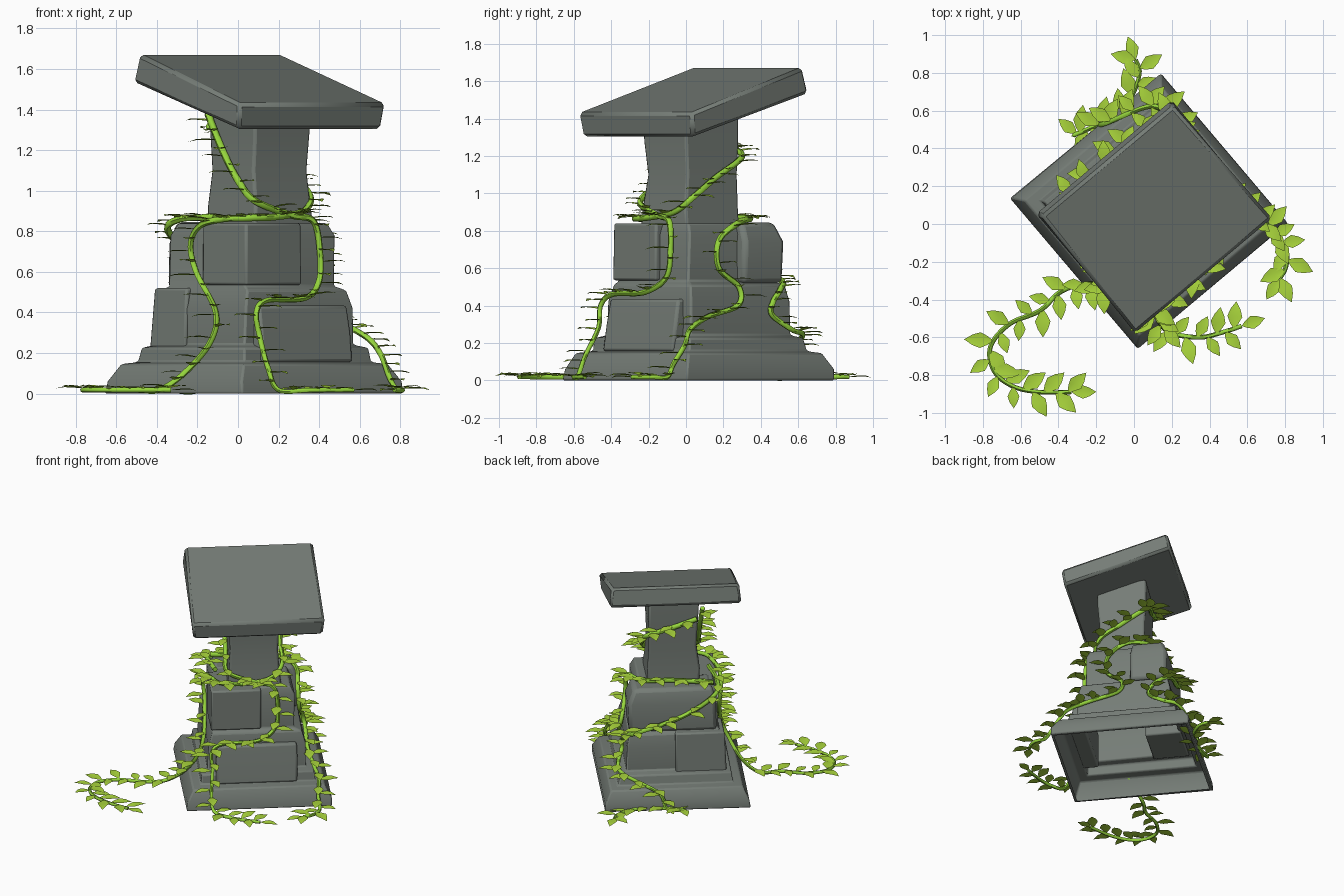
import bpy, math, random
from mathutils import Vector

if "Cube" in bpy.data.objects:
    bpy.data.objects.remove(bpy.data.objects["Cube"])

random.seed(4)
ANG = math.radians(40)
CU, SU = math.cos(ANG), math.sin(ANG)
CX, CY = 0.08, 0.07


def L(u, v, z):
    """Monument-local (rotated) coordinates to world."""
    return Vector((CX + u * CU - v * SU, CY + u * SU + v * CU, z))


def material(name, col):
    m = bpy.data.materials.new(name)
    m.diffuse_color = (*col, 1)
    m.use_nodes = True
    m.node_tree.nodes["Principled BSDF"].inputs["Base Color"].default_value = m.diffuse_color
    return m


STONE = material("grey stone", (0.178, 0.203, 0.182))
STEM = material("vine green", (0.30, 0.66, 0.045))
LEAF = material("leaf green", (0.40, 0.67, 0.045))


def make_mesh(name, verts, faces, mat):
    me = bpy.data.meshes.new(name)
    me.from_pydata([tuple(v) for v in verts], [], faces)
    me.update()
    ob = bpy.data.objects.new(name, me)
    bpy.context.collection.objects.link(ob)
    me.materials.append(mat)
    return ob


def smooth(ob, angle=35):
    bpy.ops.object.select_all(action='DESELECT')
    ob.select_set(True)
    bpy.context.view_layer.objects.active = ob
    bpy.ops.object.shade_smooth_by_angle(angle=math.radians(angle))


def bevel(ob, width, segments=2):
    m = ob.modifiers.new("worn edges", 'BEVEL')
    m.width, m.segments, m.limit_method = width, segments, 'ANGLE'
    smooth(ob)


def loft(name, rings, bottom=True, width=0.015, jitter=0.0):
    """Stack of rectangles (z, u0, u1, v0, v1)."""
    verts, faces = [], []
    for z, a, b, c, d in rings:
        for u, v in ((a, c), (b, c), (b, d), (a, d)):
            j = [random.uniform(-jitter, jitter) for _ in range(2)]
            verts.append(L(u + j[0], v + j[1], z))
    n = len(rings)
    for r in range(n - 1):
        for k in range(4):
            k2 = (k + 1) % 4
            faces.append((r*4 + k, r*4 + k2, r*4 + 4 + k2, r*4 + 4 + k))
    faces.append(tuple(range(n*4 - 4, n*4)))
    if bottom:
        faces.append((3, 2, 1, 0))
    ob = make_mesh(name, verts, faces, STONE)
    bevel(ob, width)
    return ob


def sq(z, h, cu=0.0, cv=0.0):
    return (z, cu - h, cu + h, cv - h, cv + h)


# Stepped pedestal, hollow underneath
loft("pedestal", [
    sq(0, .495), sq(0.0, .52), sq(.06, .515), sq(.145, .47), sq(.155, .41), sq(.225, .40),
    sq(.24, .35), sq(.42, .345), sq(.51, .325), sq(.53, .292, -.02, -.01),
    sq(.78, .288, -.02, -.01), sq(.84, .262, -.02, -.01)], bottom=False, width=.01, jitter=.006)

# Column with a slight waist
loft("column", [sq(.8, .19, -.005, -.05), sq(.92, .182, -.005, -.05), sq(1.1, .172, -.005, -.045),
                sq(1.28, .18, -.005, -.05), sq(1.46, .18, -.005, -.05)], width=.014, jitter=.008)

# Protruding blocks
loft("front_lower_block", [(.155, -.30, .28, -.425, -.3), (.30, -.295, .285, -.405, -.3),
                           (.435, -.29, .28, -.38, -.3)], width=.015)
loft("front_upper_block", [(.535, -.328, .03, -.33, .01), (.84, -.325, .03, -.325, .01)], width=.012)
loft("back_lower_block", [(.22, -.365, 0, .1, .37), (.52, -.35, 0, .1, .35)], width=.012)
loft("rear_upper_block", [(.52, -.30, .325, .04, .315), (.74, -.29, .335, .04, .32),
                          (.845, -.27, .29, .05, .285)], width=.025)

# Tilted top slab
slab = []
for hu, v, z in ((.46, -.43, 1.30), (.47, .375, 1.535), (.475, -.45, 1.43), (.455, .345, 1.675)):
    slab += [L(-hu, v, z), L(hu, v, z)]
top = make_mesh("top_slab", slab, [(0, 2, 3, 1), (4, 5, 7, 6), (0, 1, 5, 4),
                                   (2, 6, 7, 3), (0, 4, 6, 2), (1, 3, 7, 5)], STONE)
bevel(top, .018, 1)


def catmull(pts, n=8):
    p = [pts[0] * 2 - pts[1]] + pts + [pts[-1] * 2 - pts[-2]]
    out = []
    for i in range(1, len(p) - 2):
        a, b, c, d = p[i-1:i+3]
        for k in range(n):
            t = k / n
            out.append(.5 * (2*b + (c - a)*t + (2*a - 5*b + 4*c - d)*t*t + (3*b - a - 3*c + d)*t**3))
    return out + [pts[-1]]


def add_leaf(verts, faces, base, d, length):
    """Slightly folded pointed leaf along d."""
    side = d.cross(Vector((0, 0, 1))).normalized()
    up = side.cross(d).normalized()
    o = len(verts)
    verts.append(base)
    for t, w, h in ((.2, .15, .03), (.45, .27, .045), (.72, .18, .03)):
        mid = base + d * length * t
        verts += [mid - side*w*length + up*h*length, mid, mid + side*w*length + up*h*length]
    verts.append(base + d * length - up * .06 * length)
    faces += [(o, o+2, o+1), (o, o+3, o+2), (o+7, o+8, o+10), (o+8, o+9, o+10)]
    for r in (1, 4):
        faces += [(o+r, o+r+1, o+r+4, o+r+3), (o+r+1, o+r+2, o+r+5, o+r+4)]


def vine(name, wall, ground=()):
    """wall: local points on the stone, ground: world x, y on the floor."""
    path = catmull([L(*p) for p in wall] + [Vector((x, y, .018)) for x, y in ground])
    cu = bpy.data.curves.new(name, 'CURVE')
    cu.dimensions = '3D'
    cu.bevel_depth, cu.bevel_resolution, cu.use_fill_caps = .018, 1, True
    sp = cu.splines.new('POLY')
    sp.points.add(len(path) - 1)
    for i, q in enumerate(path):
        sp.points[i].co = (*q, 1)
        sp.points[i].radius = 1 - .35 * i / len(path)
    ob = bpy.data.objects.new(name, cu)
    bpy.context.collection.objects.link(ob)
    cu.materials.append(STEM)
    bpy.ops.object.select_all(action='DESELECT')
    ob.select_set(True)
    bpy.context.view_layer.objects.active = ob
    bpy.ops.object.convert(target='MESH')
    smooth(ob, 60)
    # leaves alternate left and right
    verts, faces, dist, s = [], [], 0, 1
    for a, b in zip(path, path[1:]):
        dist += (b - a).length
        if dist < .046:
            continue
        dist, s = 0, -s
        t = (b - a).normalized()
        if b.z < .05:
            d = Vector((t.x, t.y, 0)).normalized()
            turn = s * math.radians(55)
        else:
            d = Vector((b.x - CX, b.y - CY, 0)).normalized()
            turn = s * math.radians(45)
        turn += random.uniform(-.2, .2)
        c, n = math.cos(turn), math.sin(turn)
        d = Vector((d.x*c - d.y*n, d.x*n + d.y*c, random.uniform(-.02, .15))).normalized()
        add_leaf(verts, faces, b + Vector((0, 0, .008)), d, random.uniform(.115, .155))
    t = (path[-1] - path[-2]).normalized()
    add_leaf(verts, faces, path[-1], Vector((t.x, t.y, .03)).normalized(), .13)
    smooth(make_mesh(name + "_leaves", verts, faces, LEAF), 40)


# Vines climbing each side
vine("front_vine", [(-.215, .10, 1.38), (-.205, 0, 1.2), (-.205, -.12, 1.05), (-.2, -.245, .95),
                    (0, -.28, .88), (.12, -.31, .85), (.15, -.325, .7), (.13, -.34, .55),
                    (0, -.385, .47), (-.25, -.395, .46), (-.33, -.41, .4), (-.325, -.43, .28),
                    (-.34, -.51, .13)], [(.2, -.58), (.35, -.6), (.48, -.57), (.57, -.54)])
vine("left_vine", [(-.17, .15, 1.32), (0, .15, 1.26), (.185, .145, 1.2), (.19, -.05, 1.08), (.19, -.2, .98),
                   (.1, -.26, .9), (-.1, -.275, .87), (-.25, -.24, .865), (-.31, -.13, .86),
                   (-.345, 0, .83), (-.35, .07, .74), (-.34, .04, .6), (-.365, -.14, .4),
                   (-.42, -.16, .25), (-.515, -.075, .1)],
     [(-.39, -.36), (-.5, -.46), (-.66, -.53), (-.76, -.65), (-.74, -.78), (-.64, -.86), (-.5, -.89), (-.33, -.89)])
vine("back_vine", [(-.27, -.02, .87), (-.31, .2, .86), (-.28, .325, .8), (-.06, .335, .65), (.26, .345, .54),
                   (.345, .28, .49), (.365, .21, .42), (.37, .2, .35), (.405, .31, .27), (.36, .42, .24),
                   (.13, .50, .13)],
     [(-.2, .52), (-.32, .47), (-.25, .50), (-.1, .57), (-.01, .68), (.03, .8), (.01, .87)])
vine("right_vine", [(-.28, .25, .865), (0, .2, .87), (.22, .17, .865), (.31, .02, .845), (.31, -.12, .75),
                    (.32, -.13, .6), (.35, -.015, .5), (.37, -.04, .4), (.37, -.25, .34),
                    (.40, -.40, .27), (.43, -.46, .19), (.42, -.53, .09)],
     [(.78, -.1), (.81, -.17), (.8, -.24), (.77, -.29)])
